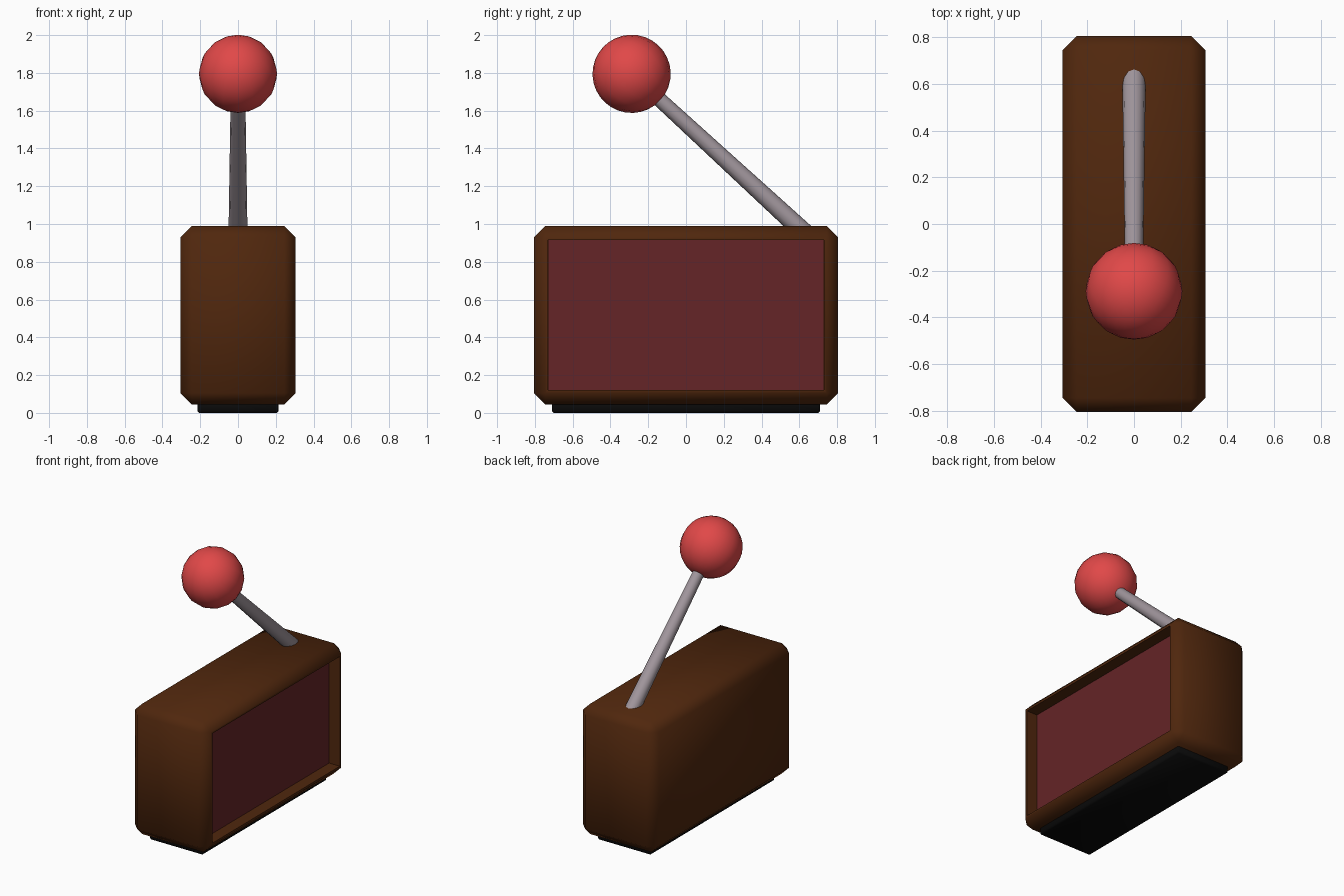
import bpy, bmesh, math
from mathutils import Vector, Matrix

if "Cube" in bpy.data.objects:
    bpy.data.objects.remove(bpy.data.objects["Cube"])


def material(name, r, g, b):
    m = bpy.data.materials.new(name)
    m.diffuse_color = (r, g, b, 1)
    m.use_nodes = True
    m.node_tree.nodes["Principled BSDF"].inputs["Base Color"].default_value = m.diffuse_color
    return m


BROWN = material("dark brown", 0.08, 0.02, 0.004)
PANEL = material("deep red", 0.13, 0.018, 0.02)
BLACK = material("black", 0.003, 0.003, 0.003)
GREY = material("warm grey", 0.35, 0.30, 0.33)
RED = material("bright red", 0.75, 0.065, 0.065)


def finish(name, bm, mats, angle=60):
    bmesh.ops.recalc_face_normals(bm, faces=bm.faces[:])
    me = bpy.data.meshes.new(name)
    bm.to_mesh(me)
    bm.free()
    for m in mats:
        me.materials.append(m)
    me.shade_smooth()
    me.set_sharp_from_angle(angle=math.radians(angle))
    ob = bpy.data.objects.new(name, me)
    bpy.context.collection.objects.link(ob)
    return ob


def chamfered_box(half_x, half_y, z0, z1, bevel):
    bm = bmesh.new()
    size = Matrix.Diagonal((2 * half_x, 2 * half_y, z1 - z0, 1))
    bmesh.ops.create_cube(bm, size=1, matrix=Matrix.Translation((0, 0, (z0 + z1) / 2)) @ size)
    bmesh.ops.bevel(bm, geom=bm.edges[:], offset=bevel, segments=1, affect='EDGES')
    return bm


# Case: chamfered box, right side inset and pushed in for the red panel
bm = chamfered_box(0.305, 0.805, 0.045, 0.99, 0.06)
bm.normal_update()
side = max(bm.faces, key=lambda f: f.calc_center_median().x)
bmesh.ops.inset_region(bm, faces=[side], thickness=0.022)
bmesh.ops.inset_region(bm, faces=[side], thickness=0.0005)
bmesh.ops.translate(bm, verts=side.verts[:], vec=(-0.085, 0, 0))
side.material_index = 1
finish("case", bm, [BROWN, PANEL])

# Foot plate under the case
finish("foot_plate", chamfered_box(0.215, 0.71, 0.0, 0.06, 0.01), [BLACK])

# Lever: tapered rod leaning forward to the ball
ball = Vector((0, -0.288, 1.795))
foot = Vector((0, 0.588, 0.99))
axis = (ball - foot).normalized()
foot = foot - axis * 0.12
turn = axis.to_track_quat('Z', 'Y').to_matrix().to_4x4()
bm = bmesh.new()
bmesh.ops.create_cone(bm, cap_ends=True, segments=12, radius1=0.051, radius2=0.037,
                      depth=(ball - foot).length,
                      matrix=Matrix.Translation((ball + foot) / 2) @ turn)
finish("lever_rod", bm, [GREY])

# Ball knob
bm = bmesh.new()
bmesh.ops.create_uvsphere(bm, u_segments=16, v_segments=16, radius=0.207,
                          matrix=Matrix.Translation(ball) @ turn)
finish("ball_knob", bm, [RED])
